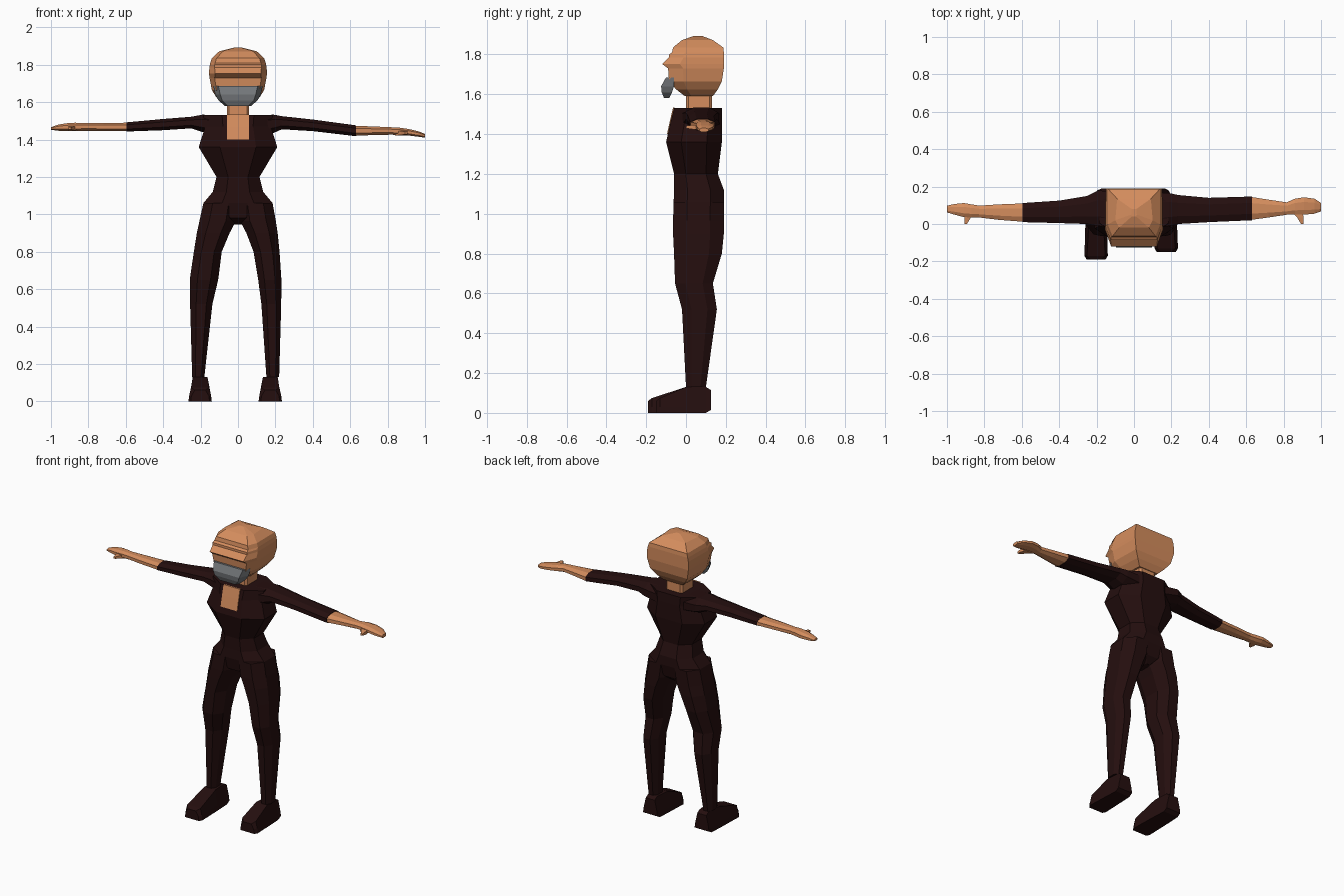
import bpy, bmesh


def material(name, rgb):
    m = bpy.data.materials.new(name)
    m.diffuse_color = (*rgb, 1)
    return m


SKIN = material("skin", (0.66, 0.265, 0.11))
CLOTH = material("dark cloth", (0.018, 0.0045, 0.0045))
GREY = material("mask grey", (0.17, 0.18, 0.19))


def skin_rings(name, mat, rings):
    """Join equal-length point rings into a closed, flat-shaded solid."""
    bm = bmesh.new()
    loops = [[bm.verts.new(p) for p in ring] for ring in rings]
    n = len(loops[0])
    for a, b in zip(loops, loops[1:]):
        for i in range(n):
            j = (i + 1) % n
            bm.faces.new((a[i], a[j], b[j], b[i]))
    bm.faces.new(loops[0][::-1])
    bm.faces.new(loops[-1])
    bmesh.ops.recalc_face_normals(bm, faces=bm.faces)
    me = bpy.data.meshes.new(name)
    bm.to_mesh(me)
    bm.free()
    me.materials.append(mat)
    ob = bpy.data.objects.new(name, me)
    bpy.context.collection.objects.link(ob)
    return ob


def octagon(a0, a1, b0, b1, c=0.27):
    """Chamfered rectangle."""
    ca, cb = (a1 - a0) * c, (b1 - b0) * c
    return [(a0 + ca, b0), (a1 - ca, b0), (a1, b0 + cb), (a1, b1 - cb),
            (a1 - ca, b1), (a0 + ca, b1), (a0, b1 - cb), (a0, b0 + cb)]


def upright(name, mat, rows, c=0.27):
    """Rows of z, x0, x1, y0, y1."""
    return skin_rings(name, mat, [[(x, y, r[0]) for x, y in octagon(*r[1:], c)]
                                  for r in rows])


def sideways(name, mat, rows, c=0.27):
    """Rows of x, y0, y1, z0, z1."""
    return skin_rings(name, mat, [[(r[0], y, z) for y, z in octagon(*r[1:], c)]
                                  for r in rows])


# Torso and pelvis
upright("torso", CLOTH, [
    (0.945, -0.02, 0.02, 0.02, 0.13),
    (0.98, -0.09, 0.09, -0.045, 0.17),
    (1.06, -0.185, 0.185, -0.062, 0.19),
    (1.12, -0.135, 0.135, -0.06, 0.19),
    (1.20, -0.115, 0.115, -0.06, 0.16),
    (1.36, -0.21, 0.21, -0.10, 0.18),
    (1.47, -0.175, 0.175, -0.075, 0.182),
    (1.53, -0.185, 0.185, -0.06, 0.18)])

# Neck and open collar
upright("neck", SKIN, [(1.50, -0.06, 0.06, 0.0, 0.13),
                       (1.62, -0.06, 0.06, 0.0, 0.13)], 0.1)
collar = []
for z, y in ((1.40, -0.0915), (1.47, -0.076), (1.533, -0.061)):
    collar.append([(-0.06, y - 0.004, z), (0.06, y - 0.004, z),
                   (0.06, y + 0.004, z), (-0.06, y + 0.004, z)])
skin_rings("collar_opening", SKIN, collar)

# Head: rows of z, front half width, front y, side half width, back half width, back y
head = [
    (1.59, 0.05, -0.005, 0.075, 0.07, 0.135),
    (1.625, 0.09, -0.05, 0.115, 0.105, 0.16),
    (1.665, 0.115, -0.085, 0.14, 0.135, 0.18),
    (1.73, 0.125, -0.09, 0.152, 0.15, 0.19),
    (1.752, 0.122, -0.12, 0.155, 0.15, 0.19),
    (1.785, 0.125, -0.085, 0.153, 0.15, 0.19),
    (1.80, 0.125, -0.085, 0.15, 0.147, 0.19),
    (1.81, 0.122, -0.07, 0.148, 0.145, 0.19),
    (1.835, 0.115, -0.065, 0.14, 0.138, 0.187),
    (1.872, 0.08, -0.02, 0.10, 0.09, 0.135),
    (1.893, 0.012, 0.04, 0.015, 0.012, 0.08)]
skin_rings("head", SKIN, [
    [(-f, yf, z), (f, yf, z), (w, yf * 0.5 + 0.03, z), (b, yb, z), (-b, yb, z),
     (-w, yf * 0.5 + 0.03, z)] for z, f, yf, w, b, yb in head])

# Face mask wrapping the jaw: rows of z, front half width, front y, rear half width, rear y
mask = [(1.58, 0.055, -0.11, 0.07, -0.085),
        (1.61, 0.085, -0.122, 0.105, -0.07),
        (1.64, 0.095, -0.125, 0.122, -0.06),
        (1.685, 0.105, -0.10, 0.132, -0.06)]
skin_rings("face_mask", GREY, [
    [(-f, y, z), (f, y, z), (w, yr, z), (f, yr - 0.002, z),
     (-f, yr - 0.002, z), (-w, yr, z)] for z, f, y, w, yr in mask])

# Legs: rows of z, inner x, outer x, front y, back y (the stance is uneven)
leg_y = [(-0.062, 0.19), (-0.065, 0.19), (-0.065, 0.19), (-0.06, 0.18),
         (-0.055, 0.135), (-0.02, 0.155), (0.0, 0.10)]
leg_z = [1.06, 0.965, 0.90, 0.80, 0.65, 0.52, 0.13]
legs = {
    "left": (1, [(0.0, 0.185), (0.012, 0.202), (0.045, 0.212), (0.083, 0.222),
                 (0.108, 0.232), (0.125, 0.231), (0.152, 0.22)]),
    "right": (-1, [(0.0, 0.185), (0.012, 0.206), (0.045, 0.22), (0.087, 0.236),
                   (0.106, 0.258), (0.137, 0.256), (0.18, 0.245)])}
for side, (s, xs) in legs.items():
    upright(side + "_leg", CLOTH,
            [(z, *sorted((s * a, s * b)), *y) for z, (a, b), y in zip(leg_z, xs, leg_y)])

# Feet: sloping from ankle to toe, wider at the sole
for side, s, xin, xout, toe in (("left", 1, 0.11, 0.235, -0.15),
                                ("right", -1, 0.14, 0.265, -0.19)):
    rows = [(0.125, 0.01, 0.015, 0.115, 0.02),
            (0.10, 0.01, 0.0, 0.13, 0.02),
            (0.0, 0.005, 0.0, 0.13, 0.018),
            (toe + 0.02, 0.0, 0.0, 0.075, 0.014),
            (toe, 0.012, 0.0, 0.06, 0.022)]
    rings = []
    for y, inset, z0, z1, top in rows:
        a, b = xin + inset, xout - inset
        ring = [(a, z0), (b, z0), (b - 0.004, z0 + 0.03), (b - top, z1),
                (a + top, z1), (a + 0.004, z0 + 0.03)]
        rings.append([(s * x, y, z) for x, z in ring])
    skin_rings(side + "_foot", CLOTH, rings)

# Sleeves, forearms and hands: rows of x, y0, y1, z0, z1
sideways("left_sleeve", CLOTH, [
    (0.10, -0.03, 0.17, 1.42, 1.53), (0.19, -0.01, 0.165, 1.435, 1.533),
    (0.235, 0.0, 0.155, 1.455, 1.525), (0.40, 0.01, 0.14, 1.445, 1.507),
    (0.63, 0.02, 0.147, 1.418, 1.476)])
sideways("left_forearm", SKIN, [
    (0.625, 0.022, 0.145, 1.42, 1.474), (0.72, 0.035, 0.13, 1.424, 1.47),
    (0.82, 0.05, 0.115, 1.426, 1.466)])
sideways("left_hand", SKIN, [
    (0.815, 0.05, 0.115, 1.426, 1.466), (0.86, 0.05, 0.135, 1.425, 1.464),
    (0.91, 0.05, 0.143, 1.422, 1.457), (0.965, 0.055, 0.135, 1.415, 1.444),
    (1.0, 0.068, 0.112, 1.41, 1.43)])
sideways("right_sleeve", CLOTH, [
    (-0.10, -0.03, 0.17, 1.42, 1.53), (-0.19, -0.01, 0.18, 1.44, 1.533),
    (-0.25, 0.0, 0.15, 1.46, 1.522), (-0.40, 0.005, 0.125, 1.45, 1.51),
    (-0.595, 0.01, 0.112, 1.443, 1.492)])
sideways("right_forearm", SKIN, [
    (-0.59, 0.012, 0.11, 1.445, 1.49), (-0.72, 0.022, 0.105, 1.446, 1.489),
    (-0.83, 0.035, 0.098, 1.447, 1.488)])
sideways("right_hand", SKIN, [
    (-0.825, 0.035, 0.098, 1.447, 1.488), (-0.87, 0.035, 0.105, 1.445, 1.49),
    (-0.91, 0.037, 0.112, 1.445, 1.488), (-0.96, 0.05, 0.107, 1.447, 1.48),
    (-1.0, 0.062, 0.098, 1.452, 1.466)])

# Thumbs pointing forward
for side, s, z in (("left", 1, 1.435), ("right", -1, 1.46)):
    rows = [(0.07, 0.84, 0.90, 0.013), (0.035, 0.872, 0.907, 0.011),
            (0.0, 0.893, 0.906, 0.006)]
    skin_rings(side + "_thumb", SKIN, [
        [(s * a, y, z - h), (s * b, y, z - h), (s * b, y, z + h), (s * a, y, z + h)]
        for y, a, b, h in rows])
